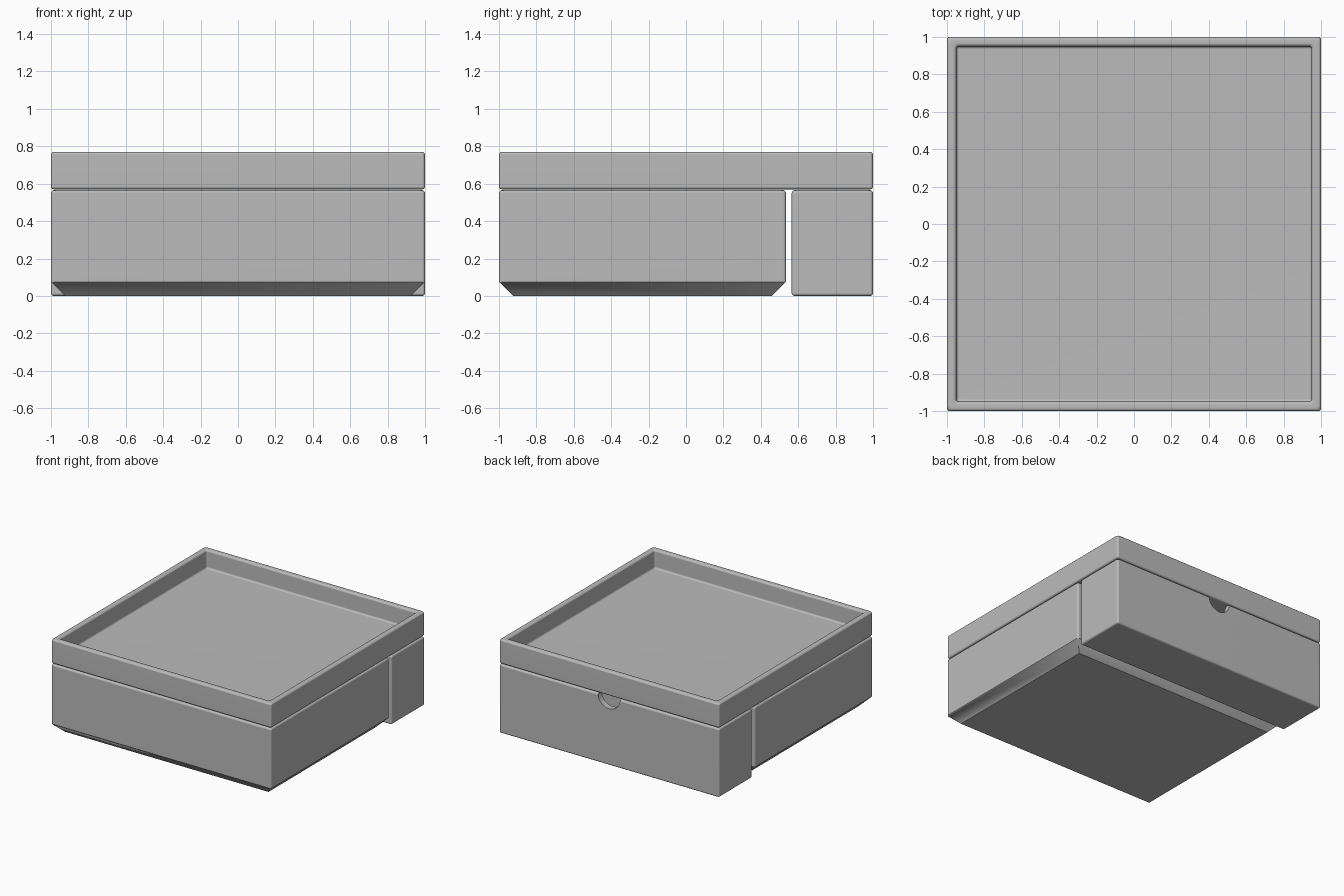
import bpy
import bmesh

cube = bpy.data.objects.get("Cube")
if cube:
    bpy.data.objects.remove(cube, do_unlink=True)

grey = bpy.data.materials.new("plain grey")
grey.use_nodes = True
colour = (0.5, 0.5, 0.5, 1)
grey.diffuse_color = colour
grey.node_tree.nodes["Principled BSDF"].inputs["Base Color"].default_value = colour

WALL = 0.05
ROUND = 0.015


def open_box(name, y0, y1, z0, z1, floor, chamfer=0):
    """Open-topped box lofted from rectangular rings, with rounded edges."""
    rings = [(chamfer, z0)]
    if chamfer:
        rings.append((0, z0 + chamfer))
    rings += [(0, z1), (WALL, z1), (WALL, floor)]
    if chamfer:
        # keep the inner floor clear of the sloping underside
        rings[-1] = (WALL, z0 + chamfer + floor)

    bm = bmesh.new()
    loops = []
    for inset, z in rings:
        x, a, b = 1 - inset, y0 + inset, y1 - inset
        loops.append([bm.verts.new(p) for p in
                      ((-x, a, z), (x, a, z), (x, b, z), (-x, b, z))])
    for low, high in zip(loops, loops[1:]):
        for i in range(4):
            j = (i + 1) % 4
            bm.faces.new((low[i], low[j], high[j], high[i]))
    bm.faces.new(loops[0][::-1])
    bm.faces.new(loops[-1])
    bmesh.ops.recalc_face_normals(bm, faces=bm.faces)

    # a chamfered foot stays crisp, everything else is rounded
    limit = z0 + chamfer + 0.01 if chamfer else z0 - 1
    edges = [e for e in bm.edges if max(v.co.z for v in e.verts) > limit]
    bmesh.ops.bevel(bm, geom=edges, offset=ROUND, segments=3,
                    profile=0.5, affect='EDGES')
    mesh = bpy.data.meshes.new(name)
    bm.to_mesh(mesh)
    bm.free()
    mesh.materials.append(grey)
    obj = bpy.data.objects.new(name, mesh)
    bpy.context.collection.objects.link(obj)
    return obj


def activate(obj):
    bpy.ops.object.select_all(action='DESELECT')
    obj.select_set(True)
    bpy.context.view_layer.objects.active = obj


# Main parts
front_box = open_box("front_box", -1, 0.535, 0, 0.565, 0.03, chamfer=0.075)
back_box = open_box("back_box", 0.565, 1, 0, 0.565, 0.05)
lid_tray = open_box("lid_tray", -1, 1, 0.57, 0.77, 0.62)

# Half-round finger notch through the rear wall
bpy.ops.mesh.primitive_cylinder_add(vertices=48, radius=0.1, depth=0.2,
                                    location=(0, 1, 0.565),
                                    rotation=(1.5708, 0, 0))
cutter = bpy.context.object
cutter.name = "notch_cutter"
cutter.hide_render = True
cutter.data.materials.append(grey)
activate(back_box)
cut = back_box.modifiers.new("finger_notch", 'BOOLEAN')
cut.operation = 'DIFFERENCE'
cut.object = cutter
cut.solver = 'EXACT'
bpy.ops.object.modifier_apply(modifier=cut.name)
bpy.data.objects.remove(cutter, do_unlink=True)

# Smooth rounded edges, flat main faces
for part in (front_box, back_box, lid_tray):
    activate(part)
    bpy.ops.object.shade_smooth_by_angle(angle=0.6)
    normals = part.modifiers.new("flat_faces", 'WEIGHTED_NORMAL')
    normals.keep_sharp = True
